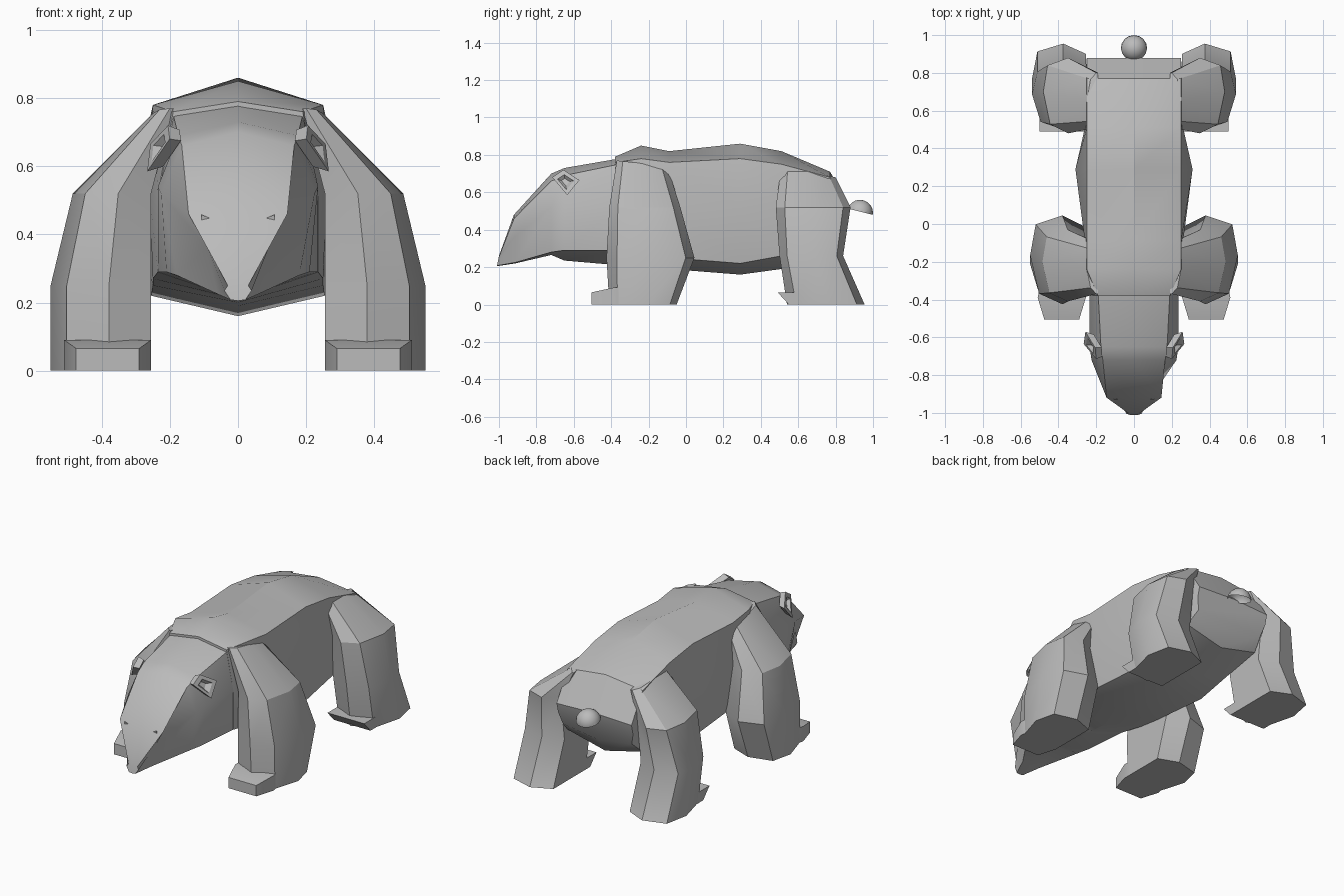
import bpy, bmesh, math
from mathutils import Vector

cube = bpy.data.objects.get("Cube")
if cube:
    bpy.data.objects.remove(cube, do_unlink=True)

fur = bpy.data.materials.new("grey_fur")
fur.use_nodes = True
fur.diffuse_color = (0.5, 0.5, 0.5, 1)
fur.node_tree.nodes["Principled BSDF"].inputs["Base Color"].default_value = fur.diffuse_color


def finish(name, bm, angle=30):
    bmesh.ops.recalc_face_normals(bm, faces=bm.faces)
    mesh = bpy.data.meshes.new(name)
    bm.to_mesh(mesh)
    bm.free()
    mesh.materials.append(fur)
    obj = bpy.data.objects.new(name, mesh)
    bpy.context.collection.objects.link(obj)
    bpy.ops.object.select_all(action='DESELECT')
    obj.select_set(True)
    bpy.context.view_layer.objects.active = obj
    bpy.ops.object.shade_smooth_by_angle(angle=math.radians(angle))
    return obj


def loft(name, rings, side=1, angle=30):
    """Skin a list of closed rings and cap both ends."""
    bm = bmesh.new()
    loops = [[bm.verts.new((x * side, y, z)) for x, y, z in r] for r in rings]
    n = len(loops[0])
    for a, b in zip(loops, loops[1:]):
        for i in range(n):
            j = (i + 1) % n
            bm.faces.new((a[i], a[j], b[j], b[i]))
    bm.faces.new(loops[0])
    bm.faces.new(loops[-1])
    return finish(name, bm, angle)


def section(y, top, corner, mid, low, bottom, lean=0):
    """Symmetric cross-section; lean pushes the lower points along y."""
    half = [(0, top), corner, mid, low, (0, bottom)]
    half += [(-x, z) for x, z in (low, mid, corner)]
    return [(x, y + lean * (top - z), z) for x, z in half]


# Torso with shoulder hump and rounded rump
loft("torso", [
    section(-0.38, 0.79, (0.19, 0.76), (0.235, 0.52), (0.235, 0.29), 0.21),
    section(-0.24, 0.85, (0.25, 0.78), (0.26, 0.52), (0.25, 0.27), 0.20),
    section(-0.09, 0.82, (0.25, 0.76), (0.26, 0.52), (0.25, 0.25), 0.19),
    section(0.29, 0.86, (0.25, 0.78), (0.31, 0.51), (0.255, 0.22), 0.16),
    section(0.51, 0.82, (0.25, 0.75), (0.26, 0.52), (0.25, 0.26), 0.19),
    section(0.77, 0.71, (0.25, 0.68), (0.26, 0.52), (0.25, 0.31), 0.25),
    section(0.88, 0.52, (0.25, 0.51), (0.25, 0.45), (0.23, 0.38), 0.34, -0.25),
])

# Neck and head tapering to the muzzle
loft("head", [
    section(-0.36, 0.78, (0.19, 0.75), (0.235, 0.52), (0.235, 0.29), 0.21),
    section(-0.65, 0.73, (0.175, 0.69), (0.235, 0.54), (0.21, 0.29), 0.235),
    section(-0.72, 0.70, (0.165, 0.66), (0.225, 0.52), (0.18, 0.28), 0.265),
    section(-0.92, 0.48, (0.145, 0.46), (0.09, 0.36), (0.06, 0.225), 0.22, 0.03),
    section(-1.0, 0.26, (0.03, 0.25), (0.04, 0.235), (0.022, 0.208), 0.205, -0.2),
])


# Legs: seven-sided plan given by front, back and outer reach
def leg_ring(z, front, back, outer, inner=0.255):
    w = outer - inner
    d = back - front
    plan = [(0, 0.13), (0.42, 0), (0.84, 0.12), (1, 0.55),
            (0.9, 0.9), (0.42, 1), (0, 0.87)]
    return [(inner + u * w, front + v * d, z) for u, v in plan]


def top_ring(y0, y1, z, drop=0):
    y = [0, 0, 0.12, 0.5, 0.88, 1, 1]
    x = [0.19, 0.20, 0.23, 0.25, 0.23, 0.20, 0.19]
    return [(a, y0 + (y1 - y0) * b, z - drop * b) for a, b in zip(x, y)]


for side, label in ((1, "left"), (-1, "right")):
    loft("front_leg_" + label, [
        leg_ring(0, -0.41, -0.05, 0.55),
        leg_ring(0.25, -0.425, 0.045, 0.55),
        leg_ring(0.52, -0.41, -0.03, 0.485),
        top_ring(-0.37, -0.1, 0.77, 0.03),
    ], side)
    loft("rear_leg_" + label, [
        leg_ring(0, 0.54, 0.955, 0.54),
        leg_ring(0.26, 0.50, 0.84, 0.54),
        leg_ring(0.52, 0.48, 0.88, 0.48),
        top_ring(0.51, 0.80, 0.74, 0.06),
    ], side)

    # Toe slabs
    loft("front_paw_" + label, [
        [(0.255, -0.34, 0), (0.50, -0.34, 0), (0.50, -0.34, 0.09), (0.255, -0.34, 0.09)],
        [(0.255, -0.39, 0), (0.51, -0.39, 0), (0.51, -0.39, 0.09), (0.255, -0.39, 0.09)],
        [(0.29, -0.505, 0), (0.475, -0.505, 0), (0.475, -0.505, 0.065), (0.29, -0.505, 0.065)],
    ], side)
    loft("rear_paw_" + label, [
        [(0.255, 0.65, 0), (0.50, 0.65, 0), (0.50, 0.65, 0.065), (0.255, 0.65, 0.065)],
        [(0.255, 0.55, 0), (0.50, 0.55, 0), (0.50, 0.49, 0.065), (0.255, 0.49, 0.065)],
    ], side)

    # Ears: diamond cups with a sunken centre
    def ear_ring(x, scale, skew=0.35):
        pts = [(-0.07, 0.025), (-0.01, 0.065), (0.075, 0.01), (0.01, -0.07)]
        return [(x + skew * a * scale - 0.4 * b * scale, -0.645 + a * scale, 0.655 + b * scale)
                for a, b in pts]
    loft("ear_" + label, [ear_ring(0.195, 0.8), ear_ring(0.235, 1),
                          ear_ring(0.235, 0.6), ear_ring(0.215, 0.3)], side)

    # Eyes: small pointed wedges
    bm = bmesh.new()
    v = [bm.verts.new((x * side, y, z)) for x, y, z in
         ((0.065, -0.925, 0.44), (0.107, -0.93, 0.458), (0.107, -0.925, 0.42), (0.095, -0.88, 0.44))]
    for a, b, c in ((0, 1, 2), (0, 1, 3), (1, 2, 3), (2, 0, 3)):
        bm.faces.new((v[a], v[b], v[c]))
    finish("eye_" + label, bm)

# Tail: open dome
bm = bmesh.new()
bmesh.ops.create_uvsphere(bm, u_segments=16, v_segments=10, radius=0.07)
bmesh.ops.translate(bm, verts=bm.verts, vec=(0, 0.93, 0.49))
bmesh.ops.bisect_plane(bm, geom=bm.verts[:] + bm.edges[:] + bm.faces[:],
                       plane_co=(0, 0.93, 0.497), plane_no=Vector((0, -0.25, -1)), clear_outer=True)
finish("tail", bm, 40)
